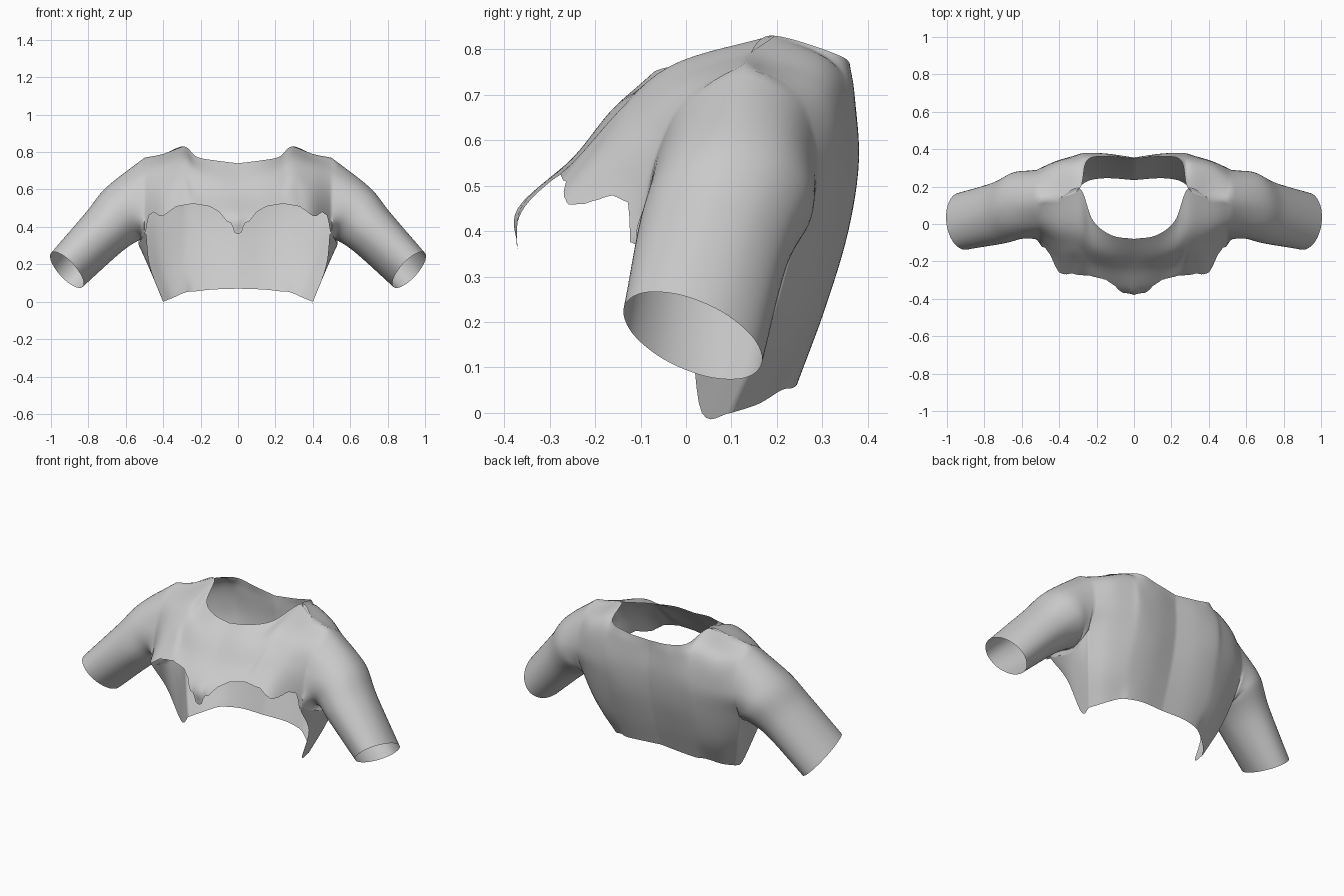
import bpy, bmesh
from math import sin, cos, pi
from mathutils import Vector

if "Cube" in bpy.data.objects:
    bpy.data.objects.remove(bpy.data.objects["Cube"], do_unlink=True)

STEPS = 6       # samples between two control points down a section
COLUMNS = 12    # columns between two neighbouring sections


def section(*points):
    """Control points given in hundredths of a unit."""
    return [Vector(p) / 100 for p in points]


def spline(points, t, closed=False):
    """Smooth curve through the points; t counts control points."""
    count = len(points)
    i = min(int(t), count - 1 if closed else count - 2)
    f = t - i

    def at(k):
        if closed:
            return points[k % count]
        if k < 0:
            return 2 * points[0] - points[1]
        if k >= count:
            return 2 * points[-1] - points[-2]
        return points[k]

    a, b, c, d = (at(i + k) for k in (-1, 0, 1, 2))
    return b + 0.5 * f * (c - a + f * (2 * a - 5 * b + 4 * c - d
                                       + f * (3 * (b - c) + d - a)))


def blend(sections, u):
    """Section in between the given sections."""
    return [spline(row, u) for row in zip(*sections)]


def sample(points, end=None):
    segments = len(points) - 1
    end = segments if end is None else end
    count = segments * STEPS
    return [spline(points, end * k / count) for k in range(count + 1)]


def loft(sections, columns=COLUMNS, trim=None):
    grid = []
    for k in range((len(sections) - 1) * columns + 1):
        points = blend(sections, k / columns)
        grid.append(sample(points, trim(points) if trim else None))
    return grid


# Front panel: sections from the centre out to the armhole, neck to hem
front = [
    section((0, -8, 74), (0, -16, 66), (0, -25, 56), (0, -37, 45), (0, -37, 36)),
    section((12, -6, 755), (12, -16, 67), (12, -24, 57), (12, -32, 49), (12, -38, 43)),
    section((22, 2, 77.5), (22, -12, 70), (23, -21, 59), (24, -27, 53), (25, -31, 48)),
    section((29, 19, 83), (29, -2, 77), (30, -13, 68), (31, -21, 58), (33, -29, 48)),
    section((40, 14, 79), (40, -2, 73), (40, -12, 63), (40, -20, 53), (41, -26, 44)),
    section((50, 13, 77), (50, 0, 69), (50, -6, 58), (50, -9, 47), (50, -11, 37)),
]
front[1][0].z = 0.755

# Scalloped front hem: height against distance from the centre
hem_line = section((0, 36), (2.5, 37), (3.2, 42), (6, 43), (10, 48), (15, 51),
                   (24, 52.5), (33, 51), (40, 46), (42, 46), (45, 48),
                   (48, 46), (50, 30))


def hem_height(x):
    for a, b in zip(hem_line, hem_line[1:]):
        if x <= b.x:
            return a.y + (b.y - a.y) * (x - a.x) / (b.x - a.x)
    return hem_line[-1].y


def hem_trim(points):
    """Parameter at which a front section meets the hem."""
    last = len(points) - 1
    for k in range(last * 40 + 1):
        p = spline(points, k / 40)
        if p.z < hem_height(p.x):
            return k / 40
    return last


# Back panel: sections from the spine out to the armhole, neck to hem
back = [
    section((0, 35, 74), (0, 35, 68), (0, 35.5, 55), (0, 33.5, 40), (0, 29, 23), (0, 23.5, 7)),
    section((14, 36, 75.5), (14, 37, 69), (14, 37.5, 55), (14, 35.5, 40), (14, 30.5, 23), (14, 24.5, 6.5)),
    section((25, 34, 78.5), (26, 36.5, 71), (26, 38, 56), (25, 35.5, 40), (24, 30, 22), (23, 23.5, 5.5)),
    section((29, 19, 83), (31, 33, 75.5), (32, 36.5, 57), (32, 34, 40), (31, 28, 20), (28, 21, 5)),
    section((40, 14, 79), (42, 30, 72), (42, 33.5, 55), (43, 30, 40), (40, 24, 19), (35, 16, 2)),
    section((50, 13, 77), (51, 25, 69), (52, 29, 52), (52, 24, 38), (47, 18, 18), (40, 10, 0)),
]

# Side panel under the arm, from the back panel forward to a point
side = [
    back[-1][3:],
    section((53, 15, 32), (47, 10, 17), (40, 3.5, 0)),
    section((53, 5, 31), (50, 2, 25), (47, 0, 19)),
    section((50, -11, 37), (49.5, -11, 36.5), (49, -11, 36)),
]

front_grid = loft(front, trim=hem_trim)
back_grid = loft(back)
side_grid = loft(side, STEPS)
split = 3 * STEPS
side_grid[0] = back_grid[-1][split:]


# Sleeve: the armhole, then oval rings down to the cuff
def oval(centre, up, across):
    c, u, v = section(centre, up, across)
    return [c + u * cos(k * pi / 5) - v * sin(k * pi / 5) for k in range(10)]


armhole = front[-1] + [side[2][0], side[1][0]] + back[-1][3:0:-1]
rings = [armhole,
         oval((61.5, 10, 47), (9, 0, 14), (1, 18, -1)),
         oval((72, 6, 37), (9.5, -1, 10.5), (2, 16.5, -2)),
         oval((91.5, 1.5, 17), (8.5, -3, 9), (3, 15, -3.5))]
sleeve_grid = []
for k in range(3 * COLUMNS + 1):
    ring = blend(rings, k / COLUMNS)
    sleeve_grid.append([spline(ring, j / STEPS, True)
                        for j in range(10 * STEPS)])
sleeve_grid[0] = (front_grid[-1] + [col[0] for col in side_grid[-2::-1]]
                  + back_grid[-1][split - 1:0:-1])
for column in sleeve_grid:
    column.append(column[0])

# Join the panels into one cloth surface
bm = bmesh.new()
for grid in (front_grid, back_grid, side_grid, sleeve_grid):
    verts = [[bm.verts.new(p) for p in column] for column in grid]
    for a, b in zip(verts, verts[1:]):
        for j in range(len(a) - 1):
            bm.faces.new((a[j], a[j + 1], b[j + 1], b[j]))
bmesh.ops.remove_doubles(bm, verts=bm.verts, dist=0.0008)
bmesh.ops.recalc_face_normals(bm, faces=bm.faces)
mesh = bpy.data.meshes.new("cropped_top")
bm.to_mesh(mesh)
bm.free()

top = bpy.data.objects.new("cropped_top", mesh)
bpy.context.collection.objects.link(top)
mirror = top.modifiers.new("mirror", "MIRROR")
mirror.merge_threshold = 0.0005

# Plain grey cloth
cloth = bpy.data.materials.new("grey_cloth")
cloth.use_nodes = True
colour = (0.6, 0.6, 0.6, 1)
cloth.diffuse_color = colour
cloth.node_tree.nodes["Principled BSDF"].inputs["Base Color"].default_value = colour
mesh.materials.append(cloth)

bpy.context.view_layer.objects.active = top
top.select_set(True)
bpy.ops.object.shade_smooth_by_angle(angle=pi / 3)
